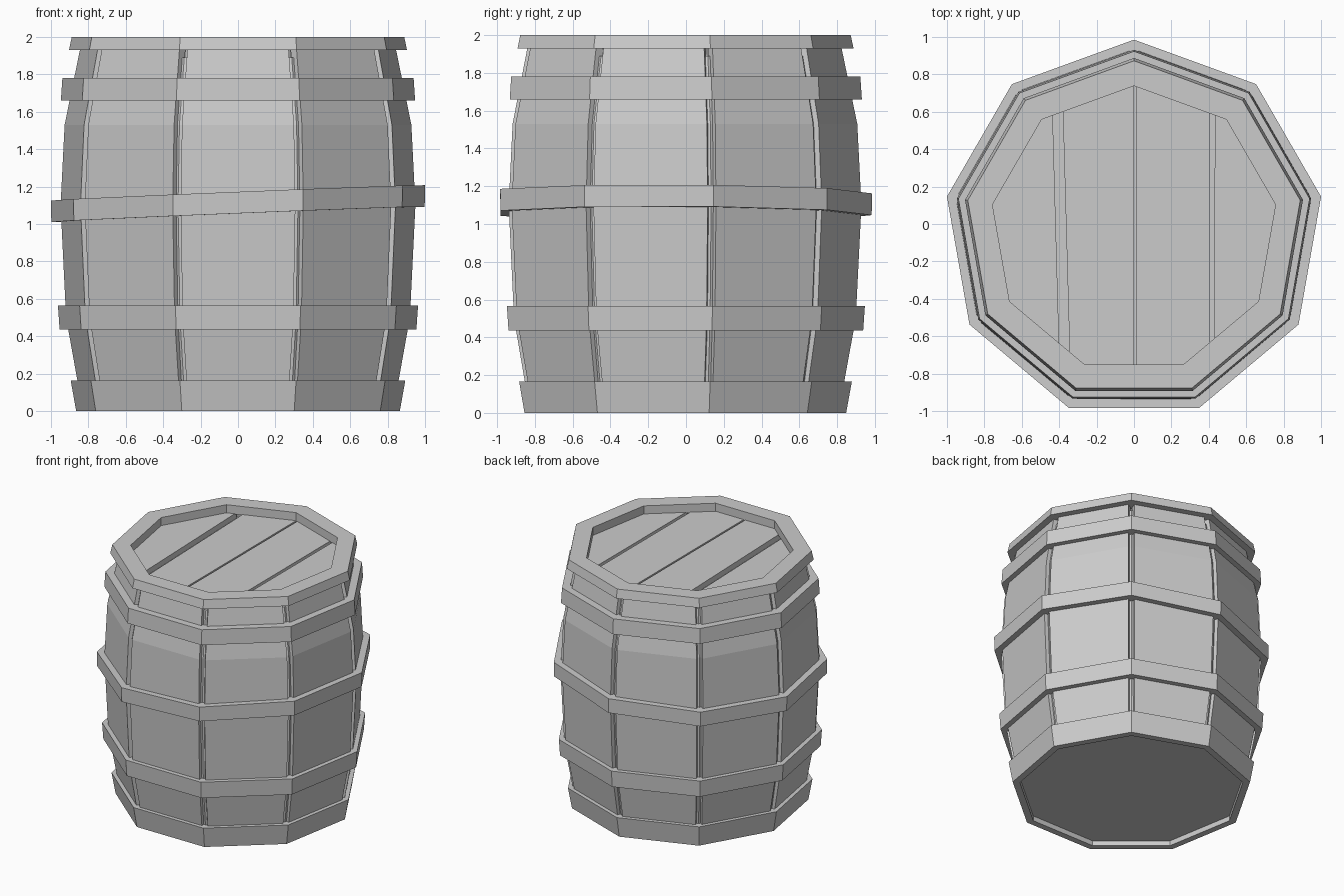
import bpy, bmesh, math
from mathutils import Vector

if "Cube" in bpy.data.objects:
    bpy.data.objects.remove(bpy.data.objects["Cube"])

N = 9
CY = -0.03  # centre of the nine-sided plan


def corner(k, r, z):
    a = math.radians(90 + 360 / N * k)
    return Vector((r * math.cos(a), CY + r * math.sin(a), z))


def finish(name, bm):
    bmesh.ops.recalc_face_normals(bm, faces=bm.faces)
    mesh = bpy.data.meshes.new(name)
    bm.to_mesh(mesh)
    bm.free()
    ob = bpy.data.objects.new(name, mesh)
    bpy.context.collection.objects.link(ob)
    return ob


def loft(bm, rings, capped=True, closed=False):
    """Join equal rings of points with quads."""
    vs = [[bm.verts.new(p) for p in ring] for ring in rings]
    n = len(vs[0])
    pairs = list(zip(vs, vs[1:])) + ([(vs[-1], vs[0])] if closed else [])
    for a, b in pairs:
        for i in range(n):
            j = (i + 1) % n
            bm.faces.new((a[i], a[j], b[j], b[i]))
    if capped and not closed:
        bm.faces.new(vs[0])
        bm.faces.new(vs[-1])


# Bulging side profile: height, corner radius
profile = [(0.05, 0.855), (0.5, 0.937), (1.1, 0.967), (1.53, 0.945), (1.94, 0.86)]

# Inner core seen through the gaps between the staves
bm = bmesh.new()
core = [(0.04, 0.83)] + [(z, r - 0.03) for z, r in profile[1:-1]] + [(1.89, 0.84)]
loft(bm, [[corner(k, r, z) for k in range(N)] for z, r in core])
finish("inner_core", bm)

# Staves, one per side, narrowed to leave gaps at the corners
GAP, THICK = 0.024, 0.05
for s in range(N):
    bm = bmesh.new()
    rings = []
    for z, r in profile:
        a, b = corner(s, r, z), corner(s + 1, r, z)
        along = (b - a).normalized() * GAP
        inward = (Vector((0, CY, z)) - (a + b) / 2).normalized() * THICK
        a, b = a + along, b - along
        rings.append([a, b, b + inward, a + inward])
    loft(bm, rings)
    finish(f"stave_{s + 1}", bm)


# Hoops: bottom, top, outer radius at bottom and top, inner radius, x and y tilt
def hoop(name, z0, z1, r0, r1, inner, tx=0.0, ty=0.0):
    bm = bmesh.new()
    rings = []
    for k in range(N):
        sec = [corner(k, r, z) for r, z in ((r0, z0), (r1, z1), (inner, z1), (inner, z0))]
        for p in sec:
            p.z += tx * p.x + ty * p.y
        rings.append(sec)
    loft(bm, rings, closed=True)
    finish(name, bm)


hoop("bottom_hoop", 0.0, 0.165, 0.878, 0.908, 0.825)
hoop("lower_hoop", 0.435, 0.565, 0.968, 0.977, 0.90)
hoop("middle_hoop", 1.052, 1.167, 1.013, 1.015, 0.93, 0.041, -0.005)
hoop("upper_hoop", 1.66, 1.78, 0.961, 0.953, 0.87)
hoop("top_hoop", 1.93, 2.0, 0.917, 0.902, 0.768)

# Lid planks: left and right edge as x at front and x at back
planks = [((-2, -2), (-0.40, -0.435)), ((-0.345, -0.38), (0.0, 0.0)),
          ((0.014, 0.014), (0.405, 0.405)), ((0.43, 0.432), (2, 2))]
for i, (left, right) in enumerate(planks):
    bm = bmesh.new()
    loft(bm, [[corner(k, 0.79, z) for k in range(N)] for z in (1.885, 1.935)])
    for (xf, xb), side in ((left, -1), (right, 1)):
        front, back = Vector((xf, -0.65, 0)), Vector((xb, 0.6, 0))
        d = back - front
        normal = Vector((d.y, -d.x, 0)).normalized() * side
        bmesh.ops.bisect_plane(bm, geom=bm.verts[:] + bm.edges[:] + bm.faces[:],
                               plane_co=front, plane_no=normal, clear_outer=True)
        bmesh.ops.holes_fill(bm, edges=[e for e in bm.edges if e.is_boundary])
    finish(f"lid_plank_{i + 1}", bm)
